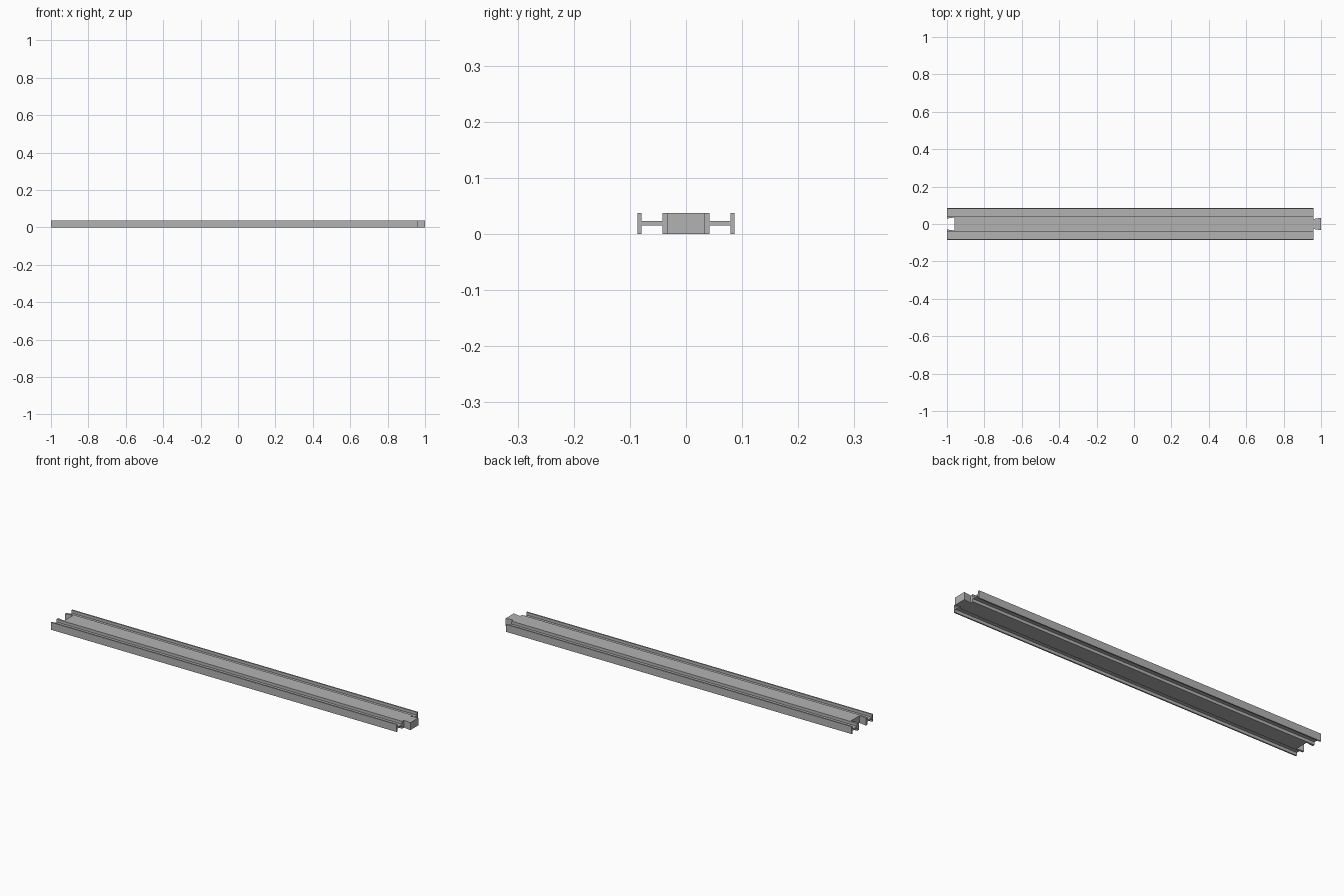
import bpy, bmesh
from mathutils import Vector

if "Cube" in bpy.data.objects:
    bpy.data.objects.remove(bpy.data.objects["Cube"])

X0, X1, TIP = -1.0, 0.96, 1.0      # body ends and tongue tip
H = 0.038                          # overall height
CORE, RAIL_IN, RAIL_OUT = 0.042, 0.079, 0.086
WEB_LO, WEB_HI = 0.015, 0.023

grey = bpy.data.materials.new("plain_grey")
grey.diffuse_color = (0.45, 0.45, 0.45, 1)
grey.use_nodes = True
grey.node_tree.nodes["Principled BSDF"].inputs["Base Color"].default_value = grey.diffuse_color


def extrude(name, points, direction, open_edge=None):
    """Extrude a closed outline into a solid, optionally leaving one side open."""
    bm = bmesh.new()
    face = bm.faces.new([bm.verts.new(p) for p in points])
    res = bmesh.ops.extrude_face_region(bm, geom=[face], use_keep_orig=True)
    moved = [v for v in res["geom"] if isinstance(v, bmesh.types.BMVert)]
    bmesh.ops.translate(bm, verts=moved, vec=Vector(direction))
    bmesh.ops.recalc_face_normals(bm, faces=bm.faces)
    if open_edge is not None:
        hidden = [f for f in bm.faces
                  if all(abs(abs(v.co.y) - open_edge) < 1e-5 for v in f.verts)]
        bmesh.ops.delete(bm, geom=hidden, context='FACES')
    mesh = bpy.data.meshes.new(name)
    bm.to_mesh(mesh)
    bm.free()
    mesh.materials.append(grey)
    obj = bpy.data.objects.new(name, mesh)
    bpy.context.collection.objects.link(obj)
    return obj


# Centre bar: dovetail tongue at one end, matching dovetail socket at the other
half = [(X0, 0.029), (X0 + 0.04, 0.035), (X0 + 0.04, -0.035), (X0, -0.029),
        (X0, -CORE), (X1, -CORE), (X1, -0.027), (TIP, -0.033),
        (TIP, 0.033), (X1, 0.027), (X1, CORE), (X0, CORE)]
extrude("centre_bar", [(x, y, 0) for x, y in half], (0, 0, H))

# Side flanges: T-shaped profile of a thin web and an upright outer lip
profile = [(CORE, WEB_LO), (RAIL_IN, WEB_LO), (RAIL_IN, 0), (RAIL_OUT, 0),
           (RAIL_OUT, H), (RAIL_IN, H), (RAIL_IN, WEB_HI), (CORE, WEB_HI)]
for side, name in ((-1, "front_flange"), (1, "back_flange")):
    extrude(name, [(X0, side * y, z) for y, z in profile],
            (X1 - X0, 0, 0), open_edge=CORE)
